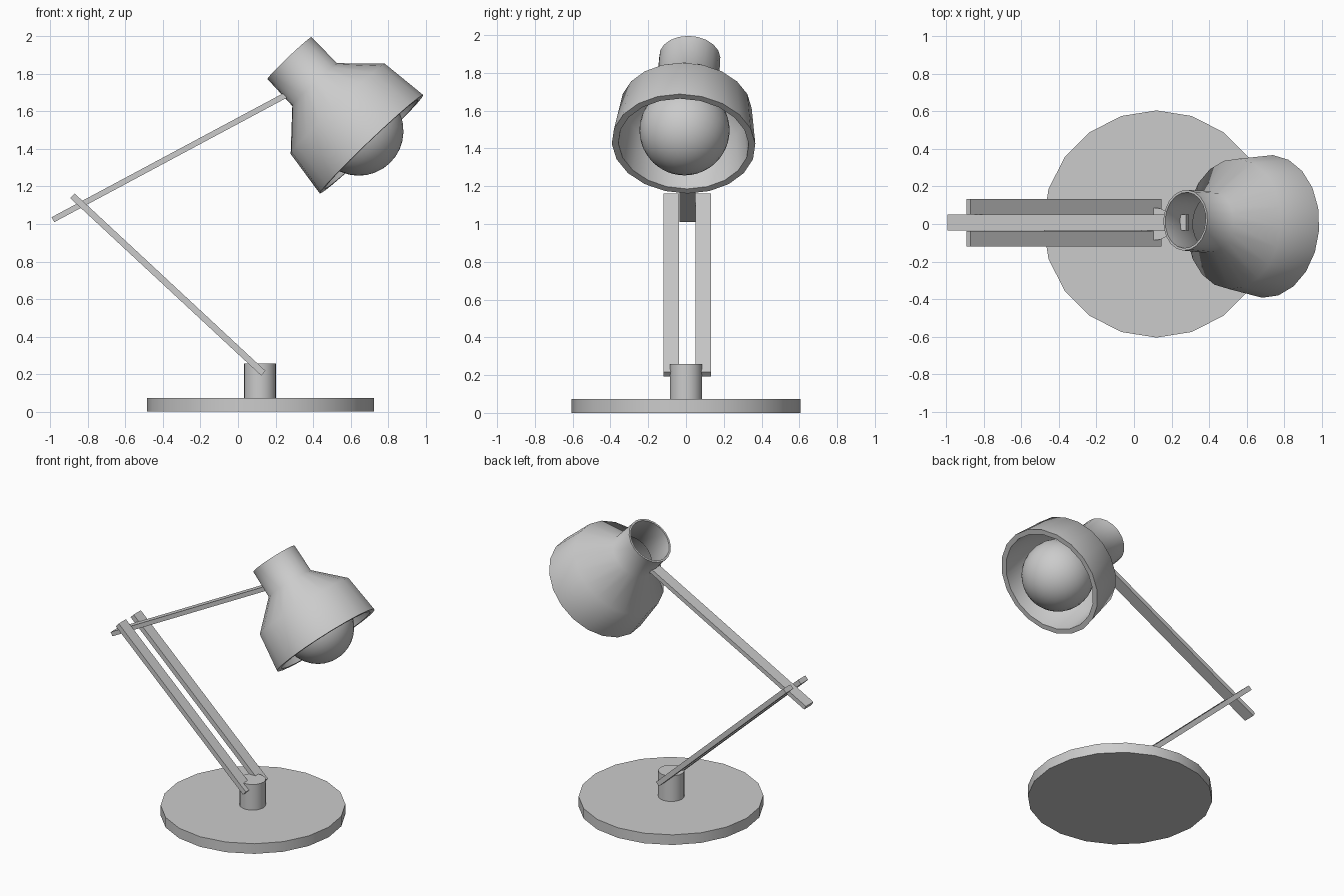
import bpy, bmesh, math
from mathutils import Vector, Matrix

if "Cube" in bpy.data.objects:
    bpy.data.objects.remove(bpy.data.objects["Cube"])

SIDES = 20


def finish(name, bm, matrix=Matrix(), smooth=40):
    bmesh.ops.recalc_face_normals(bm, faces=bm.faces)
    me = bpy.data.meshes.new(name)
    bm.to_mesh(me)
    bm.free()
    ob = bpy.data.objects.new(name, me)
    ob.matrix_world = matrix
    bpy.context.collection.objects.link(ob)
    if smooth:
        bpy.ops.object.select_all(action='DESELECT')
        ob.select_set(True)
        bpy.context.view_layer.objects.active = ob
        bpy.ops.object.shade_smooth_by_angle(angle=math.radians(smooth))
    return ob


def disc(name, x, r, z0, z1):
    bm = bmesh.new()
    bmesh.ops.create_cone(bm, cap_ends=True, segments=SIDES, radius1=r, radius2=r, depth=z1 - z0)
    return finish(name, bm, Matrix.Translation((x, 0, (z0 + z1) / 2)))


def bar(name, a, b, width, thick):
    # box running from a to b, width along y
    a, b = Vector(a), Vector(b)
    d = b - a
    bm = bmesh.new()
    bmesh.ops.create_cube(bm, size=1)
    bmesh.ops.scale(bm, vec=(d.length, width, thick), verts=bm.verts)
    turn = Matrix.Rotation(-math.atan2(d.z, d.x), 4, 'Y')
    return finish(name, bm, Matrix.Translation((a + b) / 2) @ turn, 0)


def lathe(name, profile, matrix):
    # closed (radius, height) loop spun round local z
    bm = bmesh.new()
    rings = []
    for r, h in profile:
        rings.append([bm.verts.new((r * math.cos(t), r * math.sin(t), h))
                      for t in (2 * math.pi * i / SIDES for i in range(SIDES))])
    for k, ring in enumerate(rings):
        nxt = rings[(k + 1) % len(rings)]
        for i in range(SIDES):
            j = (i + 1) % SIDES
            bm.faces.new((ring[i], ring[j], nxt[j], nxt[i]))
    return finish(name, bm, matrix, 45)


# foot and post
disc("base", 0.12, 0.605, 0, 0.073)
disc("post", 0.117, 0.086, 0.07, 0.258)

# pair of lower arms, one upper arm between them
YC = 0.007
for side, label in ((-1, "front"), (1, "back")):
    y = YC + side * 0.085
    bar("lower_arm_" + label, (-0.882, y, 1.15), (0.135, y, 0.205), 0.083, 0.034)
bar("upper_arm", (-0.986, YC, 1.023), (0.285, YC, 1.703), 0.085, 0.03)

# open shade, tilted down and slightly to the front
top = Vector((0.274, 0.02, 1.884))
rim = Vector((0.712, -0.013, 1.424))
axis = (rim - top).normalized()
tilt = axis.to_track_quat('Z', 'Y').to_matrix().to_4x4()
outer = [(0.162, 0), (0.165, 0.195), (0.348, 0.374), (0.381, 0.635)]
inner = [(0.346, 0.635), (0.318, 0.39), (0.150, 0.215), (0.149, 0)]
lathe("lamp_shade", outer + inner, Matrix.Translation(top) @ tilt)

# bulb
bm = bmesh.new()
bmesh.ops.create_uvsphere(bm, u_segments=32, v_segments=16, radius=0.239)
finish("bulb", bm, Matrix.Translation(rim - axis * 0.1) @ tilt)
